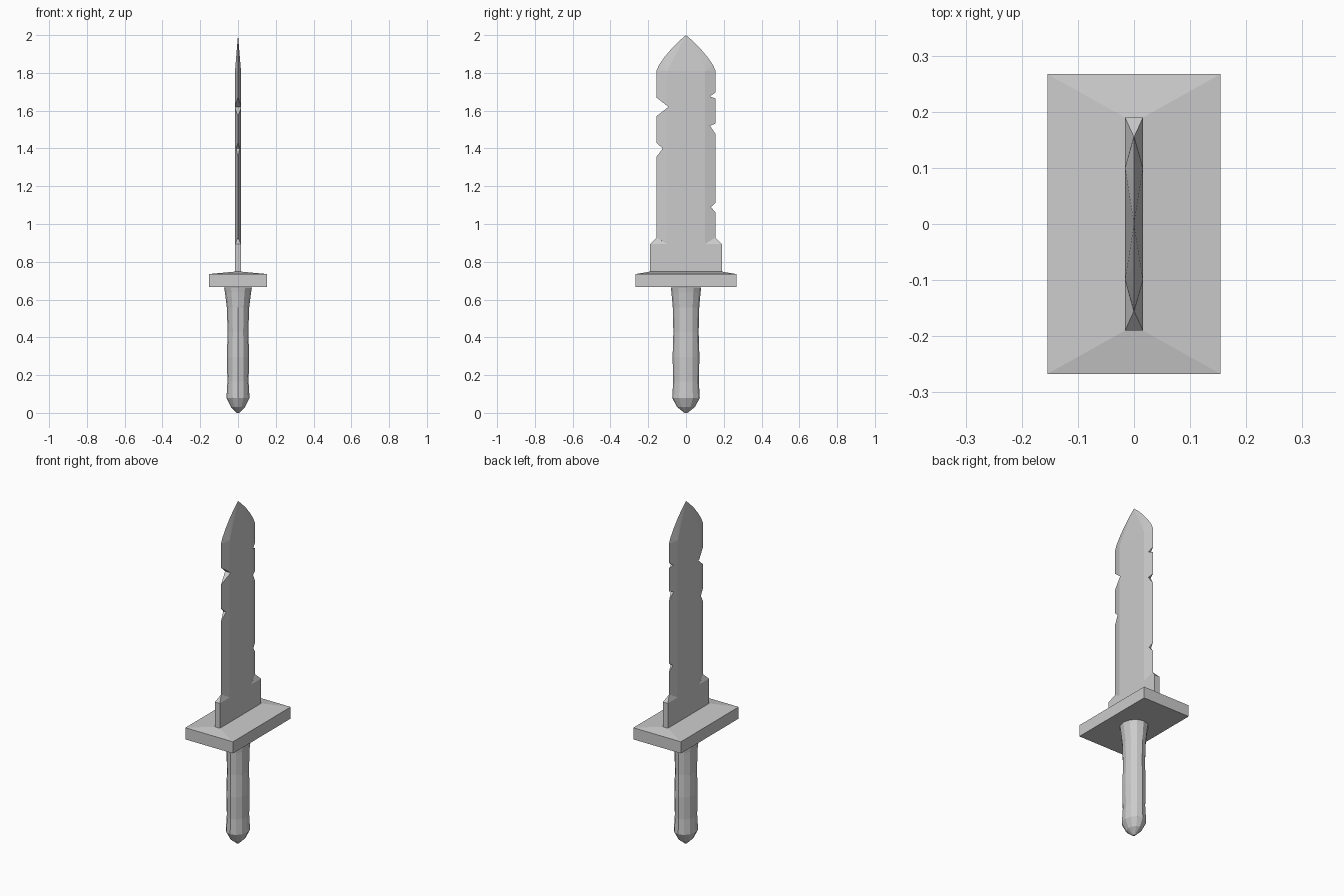
import bpy, bmesh, math

if "Cube" in bpy.data.objects:
    bpy.data.objects.remove(bpy.data.objects["Cube"])

def make(name, build):
    bm = bmesh.new()
    build(bm)
    bmesh.ops.recalc_face_normals(bm, faces=bm.faces)
    me = bpy.data.meshes.new(name)
    bm.to_mesh(me)
    bm.free()
    ob = bpy.data.objects.new(name, me)
    bpy.context.collection.objects.link(ob)
    return ob

def loft(bm, loops):
    """Skin closed loops of equal count, cap both ends."""
    rings = [[bm.verts.new(p) for p in loop] for loop in loops]
    n = len(rings[0])
    for a, b in zip(rings, rings[1:]):
        for i in range(n):
            j = (i + 1) % n
            bm.faces.new((a[i], a[j], b[j], b[i]))
    bm.faces.new(rings[0])
    bm.faces.new(rings[-1])

def rect(x, y, z):
    return [(-x, -y, z), (x, -y, z), (x, y, z), (-x, y, z)]

T = 0.016  # half thickness of the blade

# Blade: six-sided bevelled section running up to a curved point
def blade_shape(bm):
    def section(z):
        return [(0, -.157, z), (T, -.1, z), (T, .1, z),
                (0, .157, z), (-T, .1, z), (-T, -.1, z)]
    loft(bm, [section(.74), section(1.81)])
    bm.faces.ensure_lookup_table()
    bmesh.ops.delete(bm, geom=[bm.faces[-1]], context='FACES_ONLY')
    bm.verts.ensure_lookup_table()
    top = bm.verts[6:12]
    tip = bm.verts.new((0, 0, 2))
    for a, b in ((1, 2), (4, 5)):
        bm.faces.new((top[a], top[b], tip))
    for edge, s, sides in ((0, -1, (1, 5)), (3, 1, (2, 4))):
        arc = [top[edge]] + [bm.verts.new((0, s * y, z)) for y, z in
                             ((.143, 1.842), (.113, 1.885), (.075, 1.93), (.037, 1.968))] + [tip]
        for k in sides:
            for a, b in zip(arc, arc[1:]):
                bm.faces.new((a, b, top[k]))

blade = make("blade", blade_shape)

# Notches chipped out of both cutting edges: side, depth y, z low, z apex, z high
notches = [(-1, .123, 1.355, 1.40, 1.43), (-1, .093, 1.57, 1.62, 1.67),
           (1, .132, 1.06, 1.09, 1.112), (1, .127, 1.475, 1.52, 1.532),
           (1, .127, 1.665, 1.675, 1.697)]
for side, y, lo, mid, hi in notches:
    def wedge(bm):
        k = .01 / (.157 - y)
        tri = [(y, mid), (.167, lo - (mid - lo) * k), (.167, hi + (hi - mid) * k)]
        loft(bm, [[(x, side * a, z) for a, z in tri] for x in (-.05, .05)])
    cutter = make("notch_cutter", wedge)
    cutter.hide_render = True
    mod = blade.modifiers.new("notch", 'BOOLEAN')
    mod.operation = 'DIFFERENCE'
    mod.solver = 'EXACT'
    mod.object = cutter
    bpy.context.view_layer.objects.active = blade
    bpy.ops.object.modifier_apply(modifier=mod.name)
    bpy.data.objects.remove(cutter)

# Blade base: wide block whose shoulders slope into the cutting edges
def base_shape(bm):
    def ring(y, z, x, yi, zi):
        return [(-x, -y, z), (x, -y, z), (T, -yi, zi), (T, yi, zi),
                (x, y, z), (-x, y, z), (-T, yi, zi), (-T, -yi, zi)]
    loft(bm, [ring(.19, .735, T, .1, .735), ring(.19, .893, T, .1, .893),
              ring(.156, .928, .0005, .1, .894)])

make("blade_base", base_shape)

# Guard: slab with a very shallow pyramid top
make("guard", lambda bm: loft(bm, [rect(.154, .267, .667), rect(.154, .267, .735),
                                   rect(T, .19, .748)]))

# Grip: oval turned handle with a blunt pointed pommel
grip = [(.003, .006, .008), (.035, .038, .048), (.082, .061, .073), (.17, .056, .068),
        (.30, .059, .071), (.43, .055, .067), (.56, .059, .070),
        (.64, .069, .077), (.668, .074, .081)]
N = 12
make("grip", lambda bm: loft(bm, [
    [(rx * math.cos(math.tau * i / N), ry * math.sin(math.tau * i / N), max(z - .003, 0))
     for i in range(N)] for z, rx, ry in grip]))
